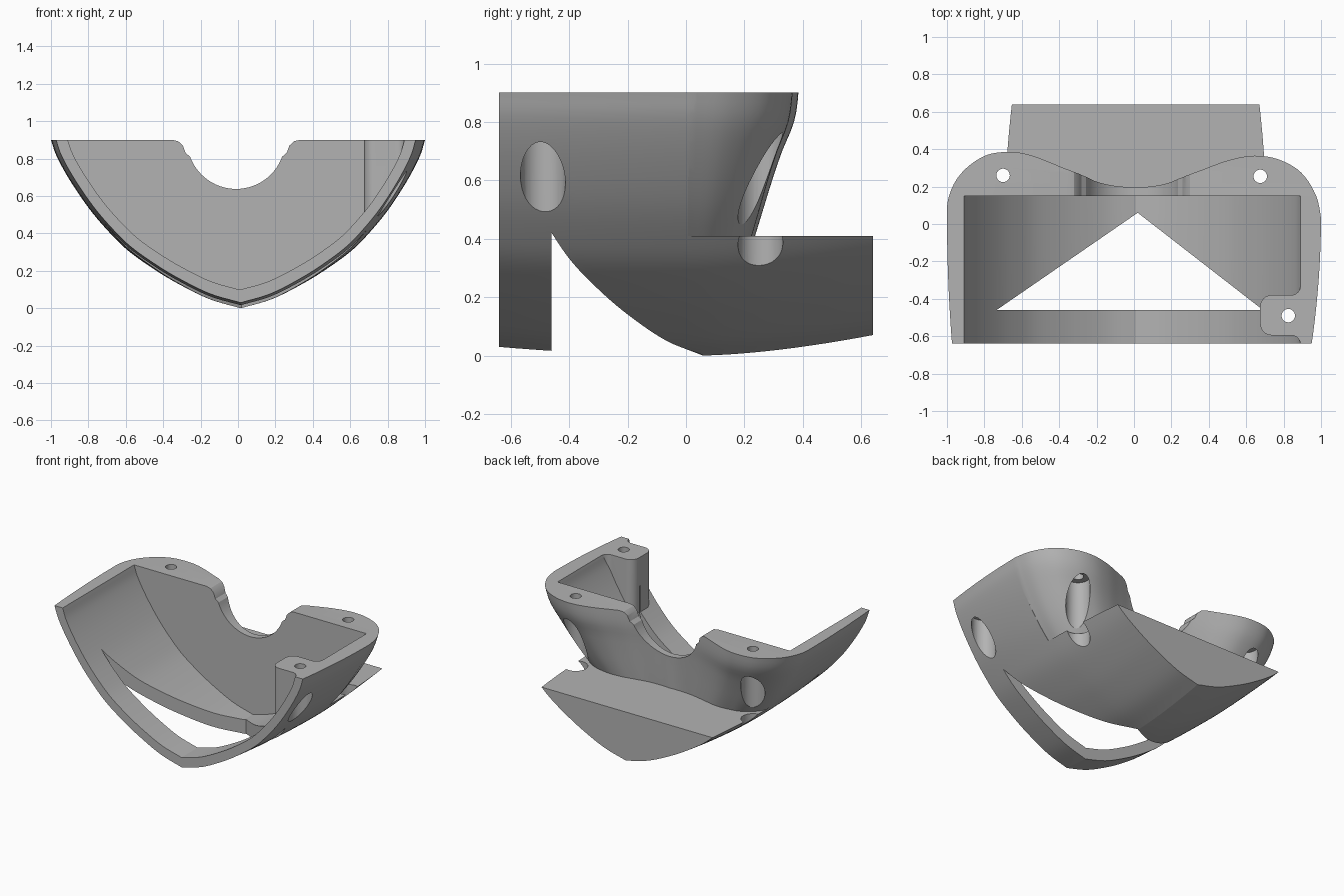
import bpy, bmesh, math
from mathutils import Vector

cube = bpy.data.objects.get("Cube")
if cube:
    bpy.data.objects.remove(cube, do_unlink=True)

TOP, SHELF = 0.9, 0.41
FRONT, BACK, WIDEST = -0.64, 0.64, 0.05

grey = bpy.data.materials.new("plain grey")
grey.use_nodes = True
colour = (0.45, 0.45, 0.45, 1)
grey.diffuse_color = colour
grey.node_tree.nodes["Principled BSDF"].inputs["Base Color"].default_value = colour


def spline(points, steps=5):
    """Smooth curve through 2D points (Catmull-Rom)."""
    p = [Vector(q) for q in points]
    p = [2 * p[0] - p[1]] + p + [2 * p[-1] - p[-2]]
    out = []
    for a, b, c, d in zip(p, p[1:], p[2:], p[3:]):
        for i in range(steps):
            t = i / steps
            out.append((2 * b + (c - a) * t + (2 * a - 5 * b + 4 * c - d) * t**2
                        + (3 * b - a - 3 * c + d) * t**3) / 2)
    return out + [p[-2]]


def arc(cx, cy, r, start, end, steps=8):
    angles = [math.radians(start + (end - start) * i / steps) for i in range(steps + 1)]
    return [(cx + r * math.cos(a), cy + r * math.sin(a)) for a in angles]


def loft(name, rings):
    """Closed solid through rings with equal point counts."""
    bm = bmesh.new()
    rows = [[bm.verts.new(co) for co in ring] for ring in rings]
    n = len(rows[0])
    for a, b in zip(rows, rows[1:]):
        for i in range(n):
            j = (i + 1) % n
            bm.faces.new((a[i], a[j], b[j], b[i]))
    bm.faces.new(rows[0])
    bm.faces.new(rows[-1])
    bmesh.ops.recalc_face_normals(bm, faces=bm.faces)
    mesh = bpy.data.meshes.new(name)
    bm.to_mesh(mesh)
    bm.free()
    obj = bpy.data.objects.new(name, mesh)
    bpy.context.collection.objects.link(obj)
    mesh.materials.append(grey)
    return obj


def prism_z(name, outline, low, high):
    return loft(name, [[(x, y, z) for x, y in outline] for z in (low, high)])


def prism_y(name, outline, near, far):
    return loft(name, [[(x, y, z) for x, z in outline] for y in (near, far)])


def subtract(obj, cutter):
    cutter.hide_render = True
    bpy.context.view_layer.objects.active = obj
    mod = obj.modifiers.new("cut", "BOOLEAN")
    mod.operation, mod.solver, mod.object = "DIFFERENCE", "EXACT", cutter
    bpy.ops.object.modifier_apply(modifier=mod.name)
    bpy.data.objects.remove(cutter, do_unlink=True)


# Curved V cross-section, keel to rim
half = spline([(0, 0), (.17, .05), (.34, .135), (.47, .215), (.6, .31), (.7, .41),
               (.8, .53), (.9, .68), (.97, .81), (1, TOP)])
section = [(-x, z) for x, z in reversed(half)] + [(x, z) for x, z in half[1:]]


def half_width(z):
    for (x0, z0), (x1, z1) in zip(half, half[1:]):
        if z0 <= z <= z1:
            return x0 + (x1 - x0) * (z - z0) / (z1 - z0)
    return 1.0


def hull_ring(y):
    fore = max(0, (WIDEST - y) / (WIDEST - FRONT))
    aft = max(0, (y - WIDEST) / (BACK - WIDEST))
    depth = 1 - 0.033 * fore**2 - 0.078 * aft**1.6
    ring = []
    for x, z in section:
        side = 1 - (0.05 if x > 0 else 0.027) * fore**2
        ring.append((x * side + 0.015 * (1 - z / TOP), y, TOP - (TOP - z) * depth))
    return ring


# Outer shell as a solid
steps = 24
shell = loft("shell", [hull_ring(FRONT + (BACK - FRONT) * i / steps) for i in range(steps + 1)])

# Back recess above the shelf, with two lobes that lean forward going down
rim_plan = spline([(-1, .01), (-.99, .13), (-.95, .23), (-.88, .31), (-.78, .37), (-.66, .385),
                   (-.54, .365), (-.35, .29), (-.2, .24), (0, .21), (.2, .235), (.35, .285),
                   (.5, .34), (.64, .365), (.77, .345), (.89, .275), (.97, .15), (1, .01)])
lean = spline([(SHELF, 0), (.5, .19), (.6, .4), (.7, .63), (.8, .9), (TOP, 1), (1, 1)], 3)
rings = []
for z, t in lean:
    width = half_width(z) + 0.004
    ring = []
    for x, y in rim_plan:
        low = y * 0.6 + 0.06 * max(0, 1 - abs(x) / 0.7)
        ring.append((x * width, low + (y - low) * t, z))
    rings.append(ring + [(1.3, .01, z), (1.3, 1, z), (-1.3, 1, z), (-1.3, .01, z)])
subtract(shell, loft("back_recess", rings))

# Inner cavity, leaving a rounded screw boss on the left wall
inner = [(x * 0.9 - 0.01 + 0.02 * (1 - z / TOP), TOP - (TOP - z) * 0.89) for x, z in section]
inner = [(inner[0][0], 1)] + inner + [(inner[-1][0], 1)]
cavity = prism_y("cavity", inner, -0.8, 0.15)
boss = ([(1.2, -.33)] + arc(.84, -.33, .05, 0, -90) + arc(.735, -.44, .06, 90, 180)
        + arc(.735, -.535, .06, 180, 270) + arc(.84, -.645, .05, 90, 0) + [(1.2, -.645)])
subtract(cavity, prism_z("boss", boss, -0.2, 1.2))
subtract(shell, cavity)

# Rounded neck notch in the back wall
right = [(.34, 1), (.34, .9), (.31, .893), (.285, .87), (.27, .83)]
bowl = arc(0, TOP, .262, -20, -160, 28)
notch = right + bowl + [(-x, z) for x, z in reversed(right)]
subtract(shell, prism_y("notch", [(x - .01, z) for x, z in notch], 0.1, 0.6))

# Triangular opening through the floor
subtract(shell, prism_z("floor_opening", [(.02, .06), (-.735, -.46), (.69, -.46)], -0.2, 0.7))

# Screw holes, each with a wide bore from below
for x, y in ((-.7, .26), (.675, .255), (.825, -.49)):
    subtract(shell, prism_z("screw_hole", arc(x, y, .036, 0, 345, 23), -0.2, 1.2))
    subtract(shell, prism_z("screw_bore", arc(x, y, .077, 0, 350, 35), -0.2, 0.78))

bpy.ops.object.select_all(action="DESELECT")
shell.select_set(True)
bpy.context.view_layer.objects.active = shell
bpy.ops.object.shade_smooth_by_angle(angle=math.radians(28))
